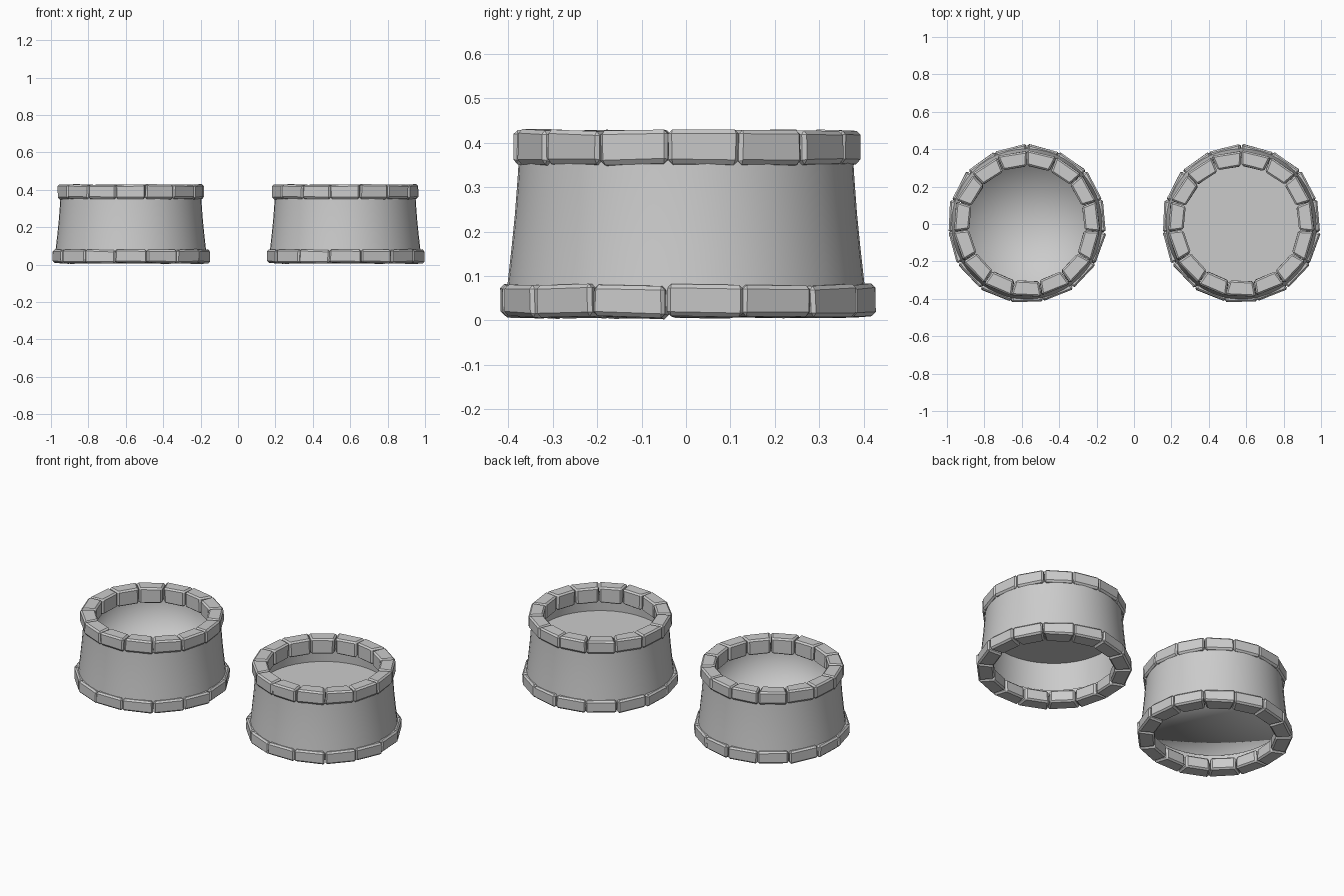
import bpy, bmesh, math, random
from mathutils import Matrix, Vector

if "Cube" in bpy.data.objects:
    bpy.data.objects.remove(bpy.data.objects["Cube"])

SIDES = 48
STONES = 15


def finish(name, bm, x, smooth):
    bmesh.ops.recalc_face_normals(bm, faces=bm.faces)
    me = bpy.data.meshes.new(name)
    bm.to_mesh(me)
    bm.free()
    for p in me.polygons:
        p.use_smooth = smooth
    ob = bpy.data.objects.new(name, me)
    ob.location.x = x
    bpy.context.collection.objects.link(ob)
    return ob


def lathe(name, profile, x, cap=False):
    """Spin (radius, height) points round z; cap closes the last ring with a fan."""
    bm = bmesh.new()
    rings = []
    for r, z in profile:
        rings.append([bm.verts.new((r * math.cos(2 * math.pi * i / SIDES),
                                    r * math.sin(2 * math.pi * i / SIDES), z))
                      for i in range(SIDES)])
    for a, b in zip(rings, rings[1:]):
        for i in range(SIDES):
            j = (i + 1) % SIDES
            bm.faces.new((a[i], a[j], b[j], b[i]))
    if cap:
        c = bm.verts.new((0, 0, profile[-1][1]))
        for i in range(SIDES):
            bm.faces.new((rings[-1][i], rings[-1][(i + 1) % SIDES], c))
    return finish(name, bm, x, True)


def stone_ring(name, x, r_in, r_out, z0, z1, drop, seed):
    """Ring of bevelled, slightly irregular wedge stones; drop lowers the inner bottom edge."""
    rng = random.Random(seed)
    jit = lambda a: rng.uniform(-a, a)
    half = math.tan(math.pi / STONES)
    bm = bmesh.new()
    for k in range(STONES):
        part = bmesh.new()
        bmesh.ops.create_cube(part, size=2)
        for v in part.verts:
            outer = v.co.x > 0
            r = r_out if outer else r_in
            z = z1 if v.co.z > 0 else z0 - (0 if outer else drop)
            gap = .001 if outer else .003
            v.co = Vector((r + jit(.002), v.co.y * (r * half - gap) + jit(.002),
                           z + jit(.002)))
        bmesh.ops.bevel(part, geom=part.edges[:], offset=.009, segments=1,
                        affect='EDGES', profile=.5)
        # small twist about the stone's own centre, then move into the ring
        mid = Vector(((r_in + r_out) / 2, 0, (z0 + z1) / 2))
        twist = (Matrix.Translation(mid) @ Matrix.Rotation(jit(.05), 4, 'Z')
                 @ Matrix.Rotation(jit(.025), 4, 'X') @ Matrix.Translation(-mid))
        ang = math.radians(90) + (k + .5) * 2 * math.pi / STONES
        part.transform(Matrix.Rotation(ang, 4, 'Z') @ twist)
        tmp = bpy.data.meshes.new("tmp")
        part.to_mesh(tmp)
        part.free()
        bm.from_mesh(tmp)
        bpy.data.meshes.remove(tmp)
    return finish(name, bm, x, False)


OUTER = [(.408, .03), (.402, .08), (.393, .16), (.385, .24), (.379, .32), (.376, .37)]

for side, x in (("empty", -.573), ("filled", .573)):
    # flared outer wall and the two stone courses
    lathe(side + "_outer_wall", OUTER, x)
    stone_ring(side + "_base_stones", x, .326, .416, .009, .080, .004, 4)
    stone_ring(side + "_rim_stones", x, .304, .385, .354, .428, .020, 9)

# empty well: inner wall blending smoothly into a low floor
lathe("empty_inner_basin", [(.354, .37), (.37, .115)], -.573, cap=True)

# filled well: inner wall and a flat surface part way up
lathe("filled_inner_wall", [(.354, .37), (.37, .10)], .573)
lathe("filled_surface", [(.361, .266)], .573, cap=True)
